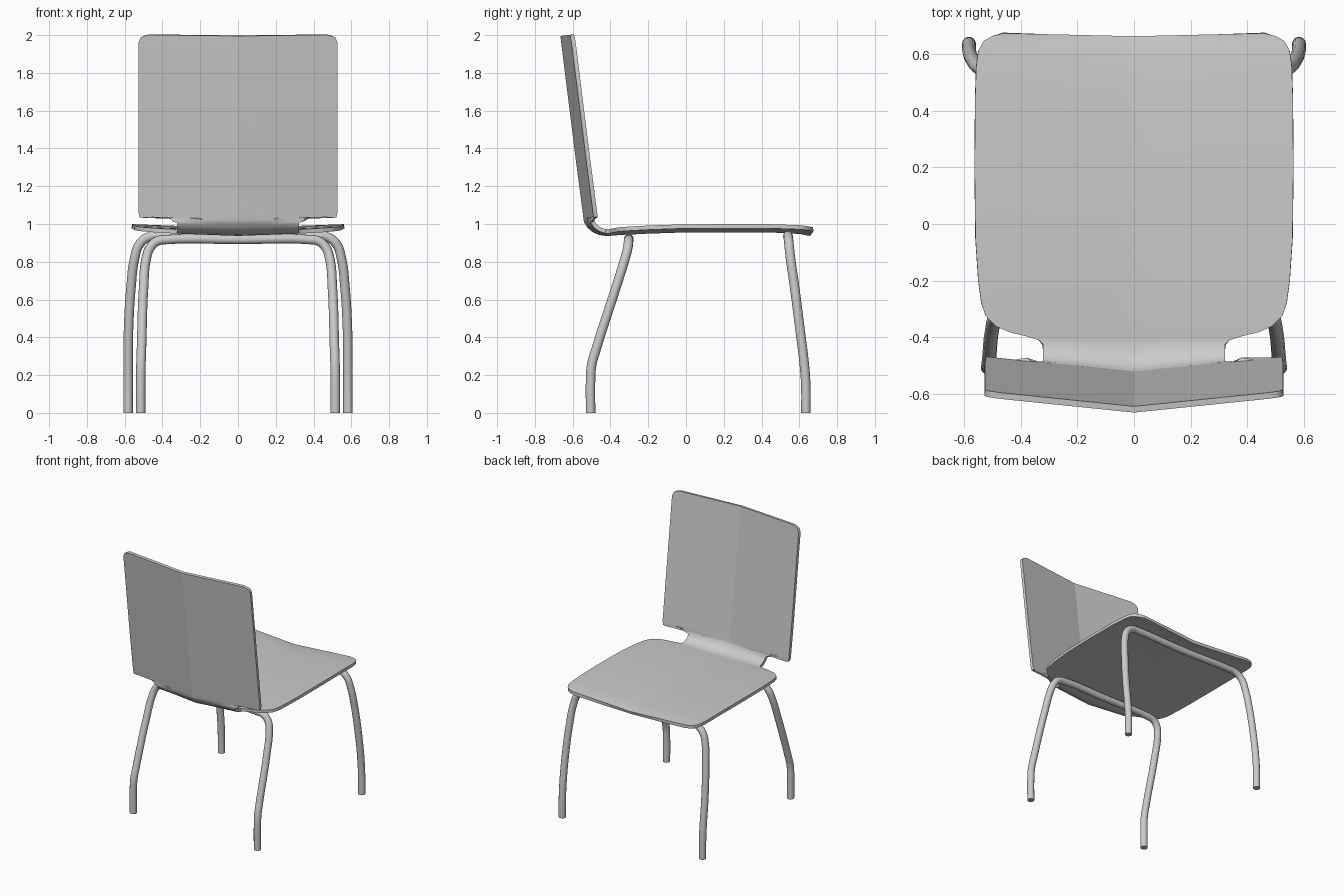
import bpy, bmesh, math

if "Cube" in bpy.data.objects:
    bpy.data.objects.remove(bpy.data.objects["Cube"])

# Shell rows along the centre line: (y, z, half width), seat lip to top of back
ROWS = [
    (.662, .957, .46), (.657, .959, .50), (.64, .962, .53), (.61, .968, .548),
    (.56, .972, .556), (.45, .977, .56), (.2, .978, .562), (-.05, .976, .559),
    (-.2, .971, .549), (-.28, .967, .538), (-.325, .965, .522), (-.36, .963, .485),
    (-.38, .961, .44), (-.395, .96, .38), (-.41, .959, .335), (-.425, .959, .321),
    (-.455, .963, .32), (-.485, .977, .32), (-.505, .995, .322), (-.511, 1.005, .34),
    (-.516, 1.013, .38), (-.519, 1.018, .5), (-.521, 1.03, .518), (-.524, 1.055, .524),
    (-.56, 1.33, .525), (-.60, 1.65, .525), (-.638, 1.955, .525), (-.641, 1.98, .515),
    (-.642, 1.99, .5), (-.643, 1.998, .47)]
COLS = 16
THICK = .022


def finish(obj):
    # Apply modifiers / curve bevel and shade smooth
    bpy.ops.object.select_all(action='DESELECT')
    bpy.context.view_layer.objects.active = obj
    obj.select_set(True)
    bpy.ops.object.convert(target='MESH')
    bpy.ops.object.shade_smooth_by_angle(angle=math.radians(35))


def make_shell():
    # Seat and back in one bent sheet with a shallow V across its width
    bm = bmesh.new()
    grid = []
    for i, (y, z, w) in enumerate(ROWS):
        a, b = ROWS[max(i - 1, 0)], ROWS[min(i + 1, len(ROWS) - 1)]
        dy, dz = b[0] - a[0], b[1] - a[1]
        length = math.hypot(dy, dz)
        ny, nz = dz / length, -dy / length
        k = (.02 + .035 * max(ny, 0)) / .53
        row = []
        for j in range(COLS + 1):
            x = w * (2 * j / COLS - 1)
            row.append(bm.verts.new((x, y + ny * k * abs(x), z + nz * k * abs(x))))
        grid.append(row)
    for r0, r1 in zip(grid, grid[1:]):
        for j in range(COLS):
            bm.faces.new((r0[j], r1[j], r1[j + 1], r0[j + 1]))
    # Crease down the middle of the back
    mid = [r[COLS // 2] for r in grid[20:]]
    for v0, v1 in zip(mid, mid[1:]):
        bm.edges.get((v0, v1)).smooth = False
    mesh = bpy.data.meshes.new("seat_shell")
    bm.to_mesh(mesh)
    bm.free()
    obj = bpy.data.objects.new("seat_shell", mesh)
    bpy.context.collection.objects.link(obj)
    solid = obj.modifiers.new("thickness", 'SOLIDIFY')
    solid.thickness = THICK
    solid.offset = -1
    finish(obj)


def make_legs(name, half, radius=.025):
    # Bent tube from foot to foot; the path is mirrored across x = 0
    pts = [(-x, y, z) for x, y, z in reversed(half)] + half[1:]
    curve = bpy.data.curves.new(name, 'CURVE')
    curve.dimensions = '3D'
    curve.bevel_depth = radius
    curve.bevel_resolution = 4
    curve.resolution_u = 6
    curve.use_fill_caps = True
    spline = curve.splines.new('BEZIER')
    spline.bezier_points.add(len(pts) - 1)
    for bp, p in zip(spline.bezier_points, pts):
        bp.co = p
        bp.handle_left_type = bp.handle_right_type = 'AUTO'
    obj = bpy.data.objects.new(name, curve)
    bpy.context.collection.objects.link(obj)
    finish(obj)


make_shell()

# Leg pair under the open edge of the seat
make_legs("front_legs", [
    (0, .54, .930), (.40, .54, .938), (.47, .541, .932), (.52, .545, .895),
    (.547, .553, .82), (.565, .573, .68), (.58, .605, .43), (.582, .627, .25),
    (.582, .634, .15), (.582, .635, 0)])

# Leg pair under the back
make_legs("rear_legs", [
    (0, -.303, .918), (.37, -.303, .918), (.43, -.304, .908), (.465, -.308, .875),
    (.485, -.322, .82), (.50, -.372, .66), (.511, -.475, .34), (.514, -.500, .25),
    (.515, -.505, .18), (.515, -.505, 0)])
